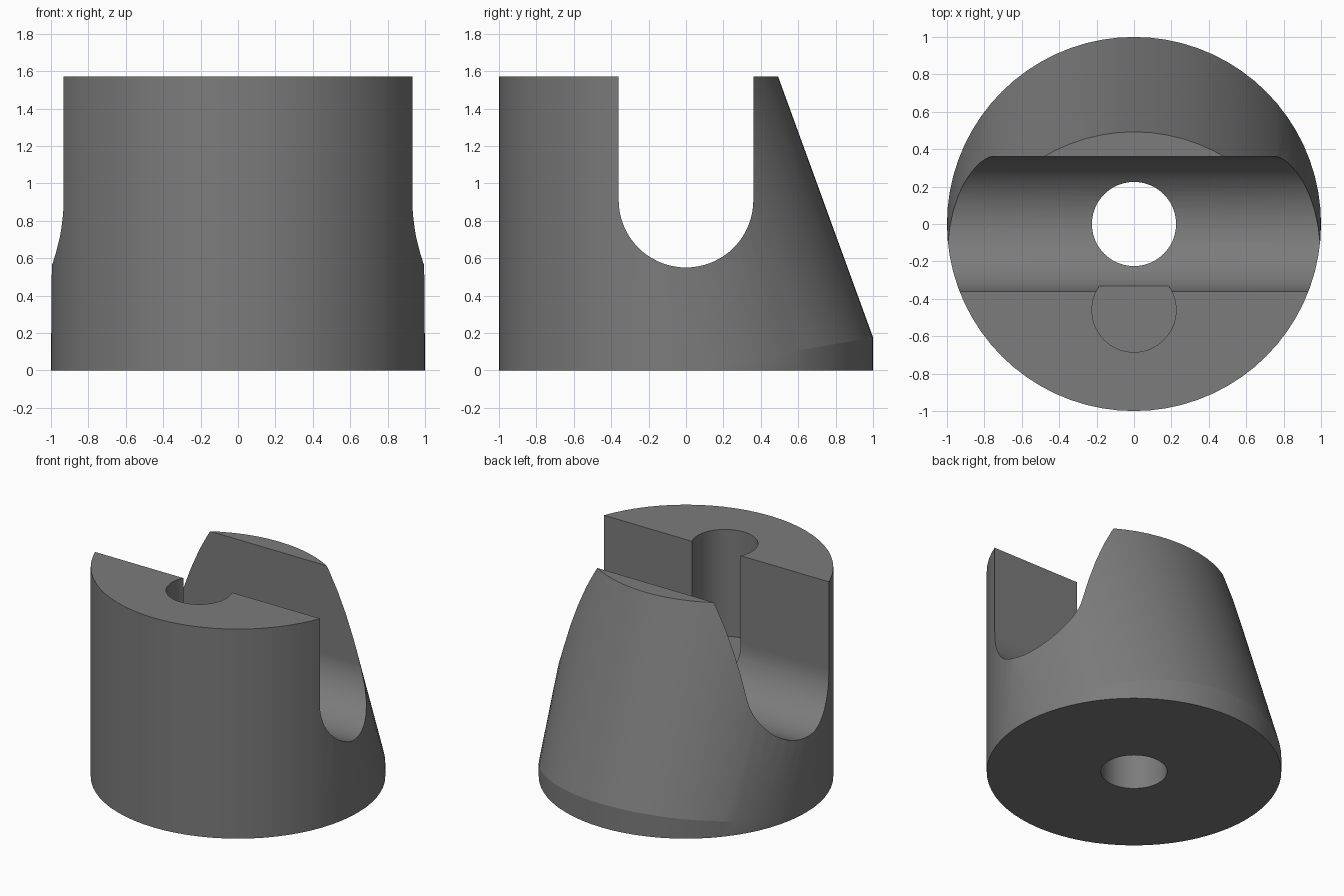
import bpy, math

if "Cube" in bpy.data.objects:
    bpy.data.objects.remove(bpy.data.objects["Cube"])

HEIGHT = 1.57
TILT = math.radians(20)


def cylinder(name, radius, depth, location, rotation=(0, 0, 0), sides=72):
    bpy.ops.mesh.primitive_cylinder_add(vertices=sides, radius=radius, depth=depth,
                                        location=location, rotation=rotation)
    obj = bpy.context.object
    obj.name = name
    return obj


def box(name, size, location):
    bpy.ops.mesh.primitive_cube_add(size=1, location=location)
    obj = bpy.context.object
    obj.name = name
    obj.scale = size
    return obj


def cut(target, tool, operation='DIFFERENCE'):
    mod = target.modifiers.new(tool.name, 'BOOLEAN')
    mod.object = tool
    mod.operation = operation
    mod.solver = 'EXACT'
    bpy.context.view_layer.objects.active = target
    bpy.ops.object.modifier_apply(modifier=mod.name)
    bpy.data.objects.remove(tool, do_unlink=True)


# Round body
body = cylinder("slotted_body", 1.0, HEIGHT, (0, 0, HEIGHT / 2))

# Sloping back: keep only what lies inside an equal cylinder leaning forward
cut(body, cylinder("leaning_envelope", 1.0, 8, (0, 0, 0), (TILT, 0, 0)), 'INTERSECT')

# Cross slot with a round bottom
slot = cylinder("slot_round", 0.36, 3, (0, 0, 0.91), (0, math.pi / 2, 0))
cut(slot, box("slot_upper", (3, 0.72, 1.2), (0, 0, 1.51)), 'UNION')
cut(body, slot)

# Through hole in the middle
cut(body, cylinder("centre_hole", 0.225, 4, (0, 0, 0)))

# Blind pocket opening into the slot
cut(body, cylinder("front_pocket", 0.225, 1.4, (0, -0.46, 0.77 + 0.7)))

# Colour and shading
grey = bpy.data.materials.new("mid_grey")
grey.diffuse_color = (0.2, 0.2, 0.2, 1)
grey.use_nodes = True
grey.node_tree.nodes["Principled BSDF"].inputs["Base Color"].default_value = grey.diffuse_color
body.data.materials.clear()
body.data.materials.append(grey)
for poly in body.data.polygons:
    poly.material_index = 0
bpy.ops.object.select_all(action='DESELECT')
body.select_set(True)
bpy.context.view_layer.objects.active = body
bpy.ops.object.shade_smooth_by_angle(angle=math.radians(12))
